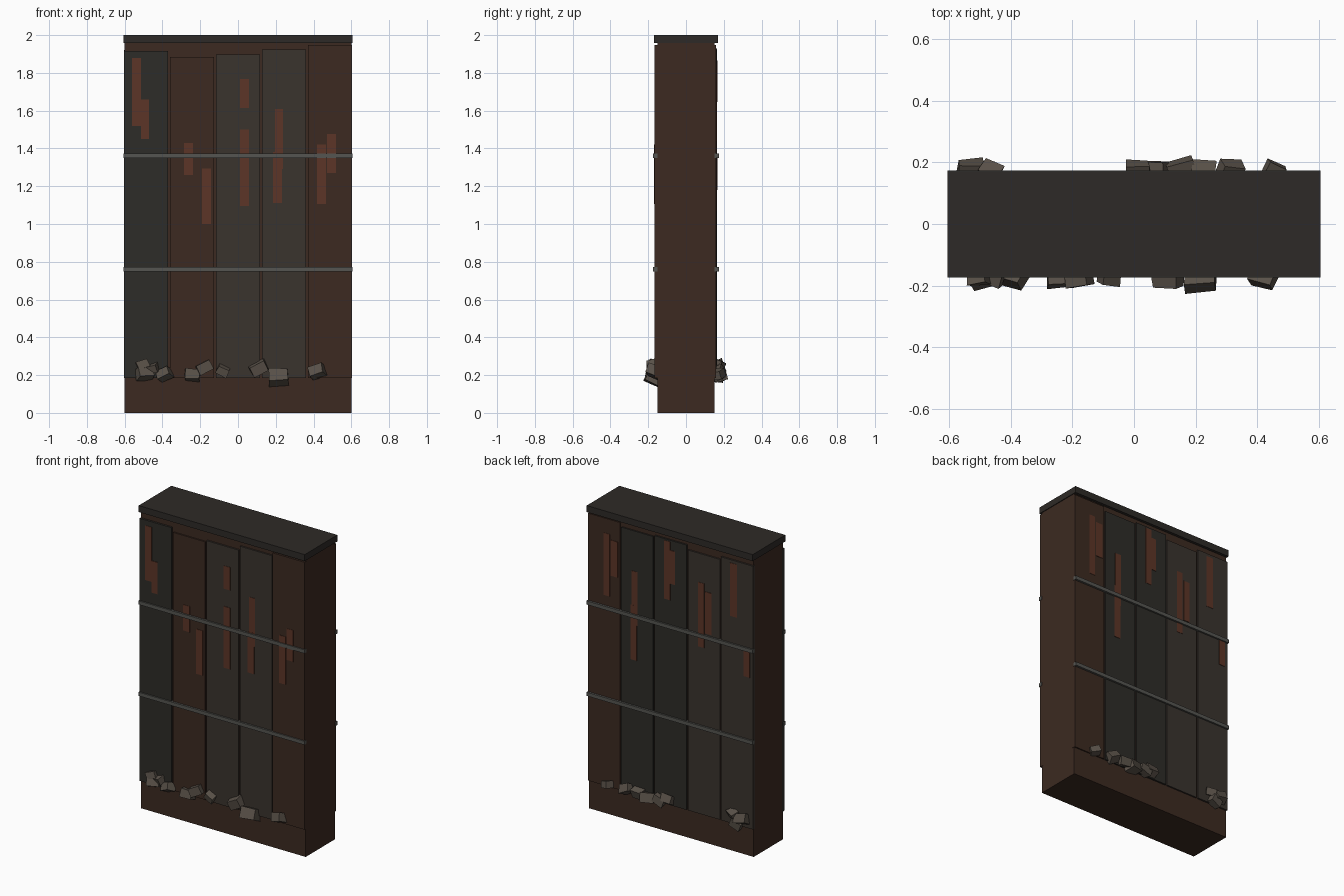
import bpy, random
from mathutils import Euler, Vector

random.seed(7)


def mat(name, r, g, b):
    m = bpy.data.materials.new(name)
    m.diffuse_color = (r, g, b, 1)
    return m


RUSTY = mat("rusty_brown", .045, .023, .015)
DARK = mat("dark_metal", .027, .025, .021)
GREY = mat("grey_metal", .042, .033, .027)
CAP = mat("cap_metal", .027, .023, .020)
RAIL = mat("rail_metal", .09, .09, .082)
RUST = mat("rust", .107, .036, .02)
STONE = mat("stone", .10, .082, .065)

FACES = [(0, 1, 3, 2), (4, 6, 7, 5), (0, 4, 5, 1), (2, 3, 7, 6), (0, 2, 6, 4), (1, 5, 7, 3)]


def mesh_object(name, verts, material):
    me = bpy.data.meshes.new(name)
    me.from_pydata(verts, [], FACES)
    me.materials.append(material)
    ob = bpy.data.objects.new(name, me)
    bpy.context.collection.objects.link(ob)
    return ob


def box(name, xs, ys, zs, material):
    xs, ys, zs = sorted(xs), sorted(ys), sorted(zs)
    return mesh_object(name, [(x, y, z) for x in xs for y in ys for z in zs], material)


def rock(x, side, z, size):
    # a cube with jittered corners, tumbled and half buried in the wall
    rot = Euler([random.uniform(-.5, .5) for _ in range(3)]).to_matrix()
    verts = []
    for sx in (-1, 1):
        for sy in (-1, 1):
            for sz in (-1, 1):
                v = Vector((sx * size * .52, sy * size * .4, sz * size * .36))
                v *= random.uniform(.85, 1.1)
                verts.append(rot @ v + Vector((x, side * .172, z)))
    mesh_object("rubble_stone", verts, STONE)


# wall core and overhanging cap
box("wall_core", (-.6, .6), (-.152, .152), (0, 1.96), RUSTY)
box("top_cap", (-.605, .605), (-.17, .17), (1.957, 2), CAP)

# sheet panels: top height, material, depth (left to right in x)
panels = {
    -1: [(1.915, DARK, .165), (1.885, RUSTY, .161), (1.897, GREY, .163), (1.925, GREY, .162), (1.947, RUSTY, .166)],
    1: [(1.92, GREY, .163), (1.90, GREY, .162), (1.93, DARK, .163), (1.92, DARK, .161), (1.947, RUSTY, .16)],
}

# rust streaks: x range, z range
streaks = {
    -1: [(-.56, -.513, 1.52, 1.88), (-.513, -.47, 1.45, 1.66), (-.286, -.238, 1.26, 1.43),
         (-.19, -.143, 1.0, 1.295), (.01, .058, 1.615, 1.767), (.01, .058, 1.095, 1.5),
         (.196, .238, 1.29, 1.61), (.185, .233, 1.11, 1.38), (.47, .52, 1.27, 1.477),
         (.418, .466, 1.105, 1.42)],
    1: [(.443, .487, 1.44, 1.85), (.385, .436, 1.58, 1.815), (.24, .284, 1.30, 1.655),
        (.245, .29, 1.07, 1.43), (0, .044, 1.535, 1.92), (-.035, 0, 1.645, 1.865),
        (-.247, -.204, 1.286, 1.71), (-.30, -.255, 1.385, 1.66), (-.487, -.436, 1.55, 1.90),
        (-.58, -.535, 1.18, 1.355)],
}

# rubble: x, z, size
rubble = {
    -1: [(-.505, .255, .065), (-.495, .21, .08), (-.455, .235, .06), (-.39, .205, .07), (-.24, .2, .075),
         (-.18, .24, .075), (-.08, .225, .06), (.11, .235, .09), (.215, .19, .095), (.42, .22, .08)],
    1: [(-.53, .24, .08), (-.49, .20, .08), (-.465, .255, .065), (.01, .225, .075), (.07, .21, .075),
        (.155, .2, .08), (.22, .21, .075), (.31, .215, .075), (.455, .205, .06)],
}

for side, face in ((-1, "front"), (1, "back")):
    for i, (top, material, depth) in enumerate(panels[side]):
        cx = (i - 2) * .243
        hw = .1165
        box(face + "_panel", (cx - hw, cx + hw), (side * .14, side * depth), (.185, top), material)
    for k, (x0, x1, z0, z1) in enumerate(streaks[side]):
        i = min(4, max(0, round((x0 + x1) / 2 / .243) + 2))
        d = panels[side][i][2] + .002 + .001 * (k % 2)
        box(face + "_rust_streak", (x0, x1), (side * .155, side * d), (z0, z1), RUST)
    # horizontal strap rails
    for z in (.76, 1.362):
        box(face + "_rail", (-.605, .605), (side * .15, side * .174), (z - .012, z + .012), RAIL)
    for x, z, s in rubble[side]:
        rock(x, side, z, s)
